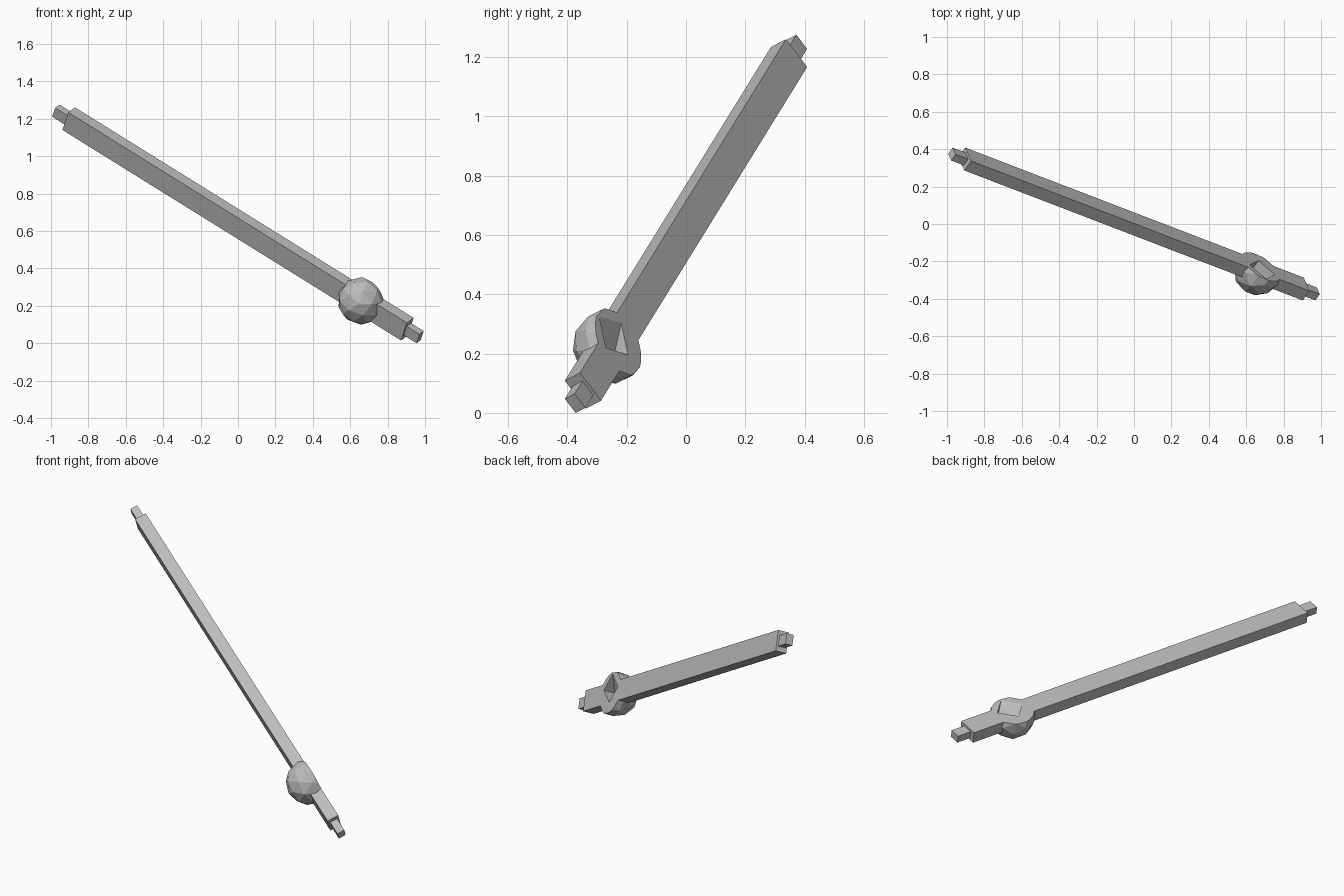
import bpy, bmesh
from mathutils import Vector, Matrix

if "Cube" in bpy.data.objects:
    bpy.data.objects.remove(bpy.data.objects["Cube"])

# Beam frame: local x along the beam, y towards the flat back, z across the beam
d = Vector((0.905, -0.3475, -0.5625)).normalized()
n = Vector((0.58, 0.73, 0.36))
n = (n - d * n.dot(d)).normalized()
w = d.cross(n)
FRAME = Matrix.Translation((0, 0, 0.6375)) @ Matrix((d, n, w)).transposed().to_4x4()

grey = bpy.data.materials.new("grey")
grey.diffuse_color = (0.5, 0.5, 0.5, 1)
grey.use_nodes = True
grey.node_tree.nodes["Principled BSDF"].inputs["Base Color"].default_value = grey.diffuse_color

HALF_LEN, BACK, HALF_W = 1.121, 0.034, 0.061
BALL_X, BALL_R = 0.819, 0.129


def add(name, bm, helper=False):
    bmesh.ops.recalc_face_normals(bm, faces=bm.faces[:])
    me = bpy.data.meshes.new(name)
    bm.to_mesh(me)
    bm.free()
    me.materials.append(grey)
    ob = bpy.data.objects.new(name, me)
    ob.matrix_world = FRAME
    bpy.context.collection.objects.link(ob)
    ob.hide_render = helper
    if helper:
        ob.hide_set(True)
    return ob


def box(name, lo, hi, helper=False):
    lo, hi = Vector(lo), Vector(hi)
    bm = bmesh.new()
    size = Matrix.Diagonal((*(hi - lo), 1))
    bmesh.ops.create_cube(bm, size=1, matrix=Matrix.Translation((lo + hi) / 2) @ size)
    return add(name, bm, helper)


def boolean(ob, other, operation):
    mod = ob.modifiers.new(other.name, 'BOOLEAN')
    mod.operation, mod.solver, mod.object = operation, 'EXACT', other


# Beam, made over-thick so its back is trimmed flush with the ball
beam = box("beam", (-HALF_LEN, -BACK, -HALF_W), (HALF_LEN, BACK + 0.02, HALF_W))

# Faceted ball joint
bm = bmesh.new()
bmesh.ops.create_icosphere(bm, subdivisions=2, radius=BALL_R,
                           matrix=Matrix.Translation((BALL_X, 0, 0)))
ball = add("ball_cutter", bm, True)

# Flat back trim
trim = box("back_trim", (-2, BACK, -1), (2, 1, 1), True)

# Diamond recess with a sloping floor
r, cz = 0.083, 0.027
bm = bmesh.new()
for x, z, floor in ((0, r, BACK), (-r, 0, BACK), (0, -r, -0.036), (r, 0, -0.036)):
    for y in (0.07, floor):
        bm.verts.new((BALL_X + x, y, cz + z))
bmesh.ops.convex_hull(bm, input=bm.verts[:])
recess = add("recess_cutter", bm, True)

boolean(beam, ball, 'UNION')
boolean(beam, trim, 'DIFFERENCE')
boolean(beam, recess, 'DIFFERENCE')

# Tabs at both ends
for side, name in ((-1, "upper_tab"), (1, "lower_tab")):
    xs = sorted((side * (HALF_LEN - 0.01), side * (HALF_LEN + 0.085)))
    box(name, (xs[0], -0.022, -0.031), (xs[1], 0.022, 0.031))
